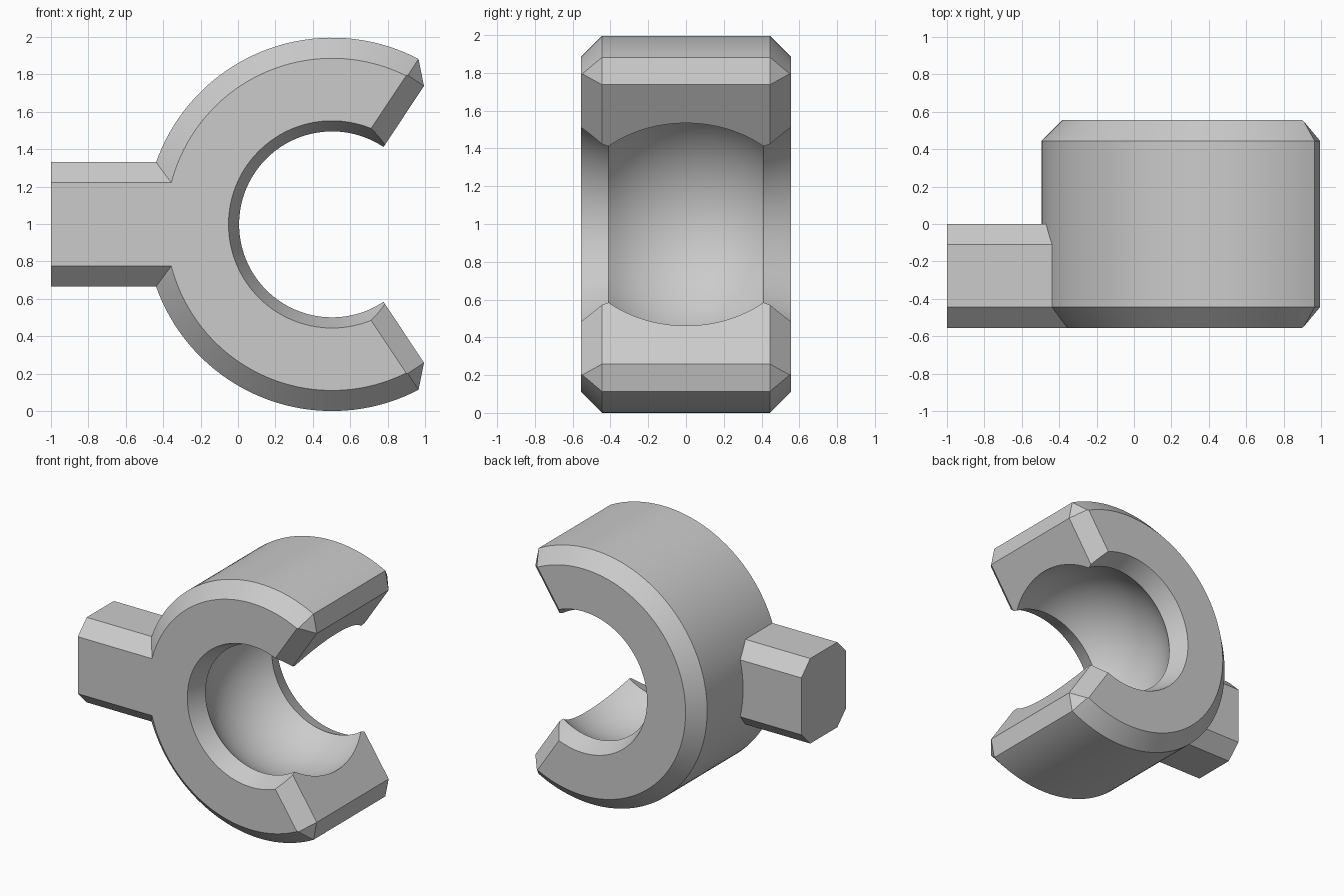
import bpy, bmesh, math
from mathutils import Vector, Matrix

cube = bpy.data.objects.get("Cube")
if cube:
    bpy.data.objects.remove(cube, do_unlink=True)

R, DEPTH, BEVEL = 0.998, 0.555, 0.11       # ring radius, half depth, chamfer
MOUTH_R, MOUTH_Y, FACE_R = 0.497, 0.41, 0.554
OPEN = math.radians(56.4)                  # half angle of the opening
CENTRE = Vector((0.503, 0, R))

grey = bpy.data.materials.new("grey plastic")
grey.use_nodes = True
grey.diffuse_color = (0.6, 0.6, 0.6, 1)
grey.node_tree.nodes["Principled BSDF"].inputs["Base Color"].default_value = (0.6, 0.6, 0.6, 1)


def make_object(name, bm, location):
    bmesh.ops.recalc_face_normals(bm, faces=bm.faces)
    mesh = bpy.data.meshes.new(name)
    bm.to_mesh(mesh)
    bm.free()
    mesh.materials.append(grey)
    obj = bpy.data.objects.new(name, mesh)
    obj.location = location
    bpy.context.collection.objects.link(obj)
    return obj


def slice_off(bm, point, normal):
    """Remove everything beyond a plane and cap the cut."""
    cut = bmesh.ops.bisect_plane(bm, geom=bm.verts[:] + bm.edges[:] + bm.faces[:], dist=1e-5,
                                 plane_co=point, plane_no=normal, clear_outer=True)
    edges = [e for e in cut["geom_cut"] if isinstance(e, bmesh.types.BMEdge) and e.is_boundary]
    bmesh.ops.contextual_create(bm, geom=edges)


# Ring section: chamfered outside, ball seat inside with flared mouths
ball = math.hypot(MOUTH_R, MOUTH_Y)
limit = math.asin(MOUTH_Y / ball)
steps = 16
seat = [limit * (2 * i / steps - 1) for i in range(steps + 1)]
section = [(R - BEVEL, DEPTH), (R, DEPTH - BEVEL), (R, BEVEL - DEPTH), (R - BEVEL, -DEPTH),
           (FACE_R, -DEPTH)]
section += [(ball * math.cos(a), ball * math.sin(a)) for a in seat]
section += [(FACE_R, DEPTH)]

# Upper jaw, swept from just before the opening to the back of the ring
bm = bmesh.new()
start = OPEN - 0.1
turn = Matrix.Rotation(-start, 3, 'Y')
verts = [bm.verts.new(turn @ Vector((r, y, 0))) for r, y in section]
edges = [bm.edges.new((v, verts[i - 1])) for i, v in enumerate(verts)]
bmesh.ops.spin(bm, geom=verts + edges, cent=(0, 0, 0), axis=(0, -1, 0),
               angle=math.pi - start, steps=48)

# Flat jaw end with chamfered edges and corners
along = Vector((math.cos(OPEN), 0, math.sin(OPEN)))
out = Vector((math.sin(OPEN), 0, -math.cos(OPEN)))
slice_off(bm, Vector(), out)
tip = along * (R - BEVEL)
slice_off(bm, tip, out + along)
for side in (-1, 1):
    across = Vector((0, side, 0))
    rim = across * (DEPTH - BEVEL)
    slice_off(bm, rim, out + across)
    slice_off(bm, tip + rim, out + along + across)
socket = make_object("socket_clip", bm, CENTRE)

# Lower jaw
mirror = socket.modifiers.new("lower_jaw", 'MIRROR')
mirror.use_axis = (False, False, True)
mirror.merge_threshold = 0.0005

# Octagonal stem on the front half of the ring
half = 0.333
low, high = -DEPTH, 0.0
outline = [(low, half - BEVEL), (low + BEVEL, half), (high - BEVEL, half), (high, half - BEVEL)]
outline += [(y, -z) for y, z in reversed(outline)]
bm = bmesh.new()
end = bm.faces.new([bm.verts.new((-1, y, z)) for y, z in outline])
grown = bmesh.ops.extrude_face_region(bm, geom=[end], use_keep_orig=True)
bmesh.ops.translate(bm, vec=(0.78, 0, 0),
                    verts=[v for v in grown["geom"] if isinstance(v, bmesh.types.BMVert)])
stem = make_object("stem", bm, (0, 0, CENTRE.z))

# Fuse the stem into the ring
union = socket.modifiers.new("stem", 'BOOLEAN')
union.operation = 'UNION'
union.solver = 'EXACT'
union.object = stem
bpy.ops.object.select_all(action='DESELECT')
socket.select_set(True)
bpy.context.view_layer.objects.active = socket
bpy.context.view_layer.update()
for name in ("lower_jaw", "stem"):
    bpy.ops.object.modifier_apply(modifier=name)
bpy.data.objects.remove(stem, do_unlink=True)
bpy.ops.object.shade_smooth_by_angle(angle=math.radians(25))
